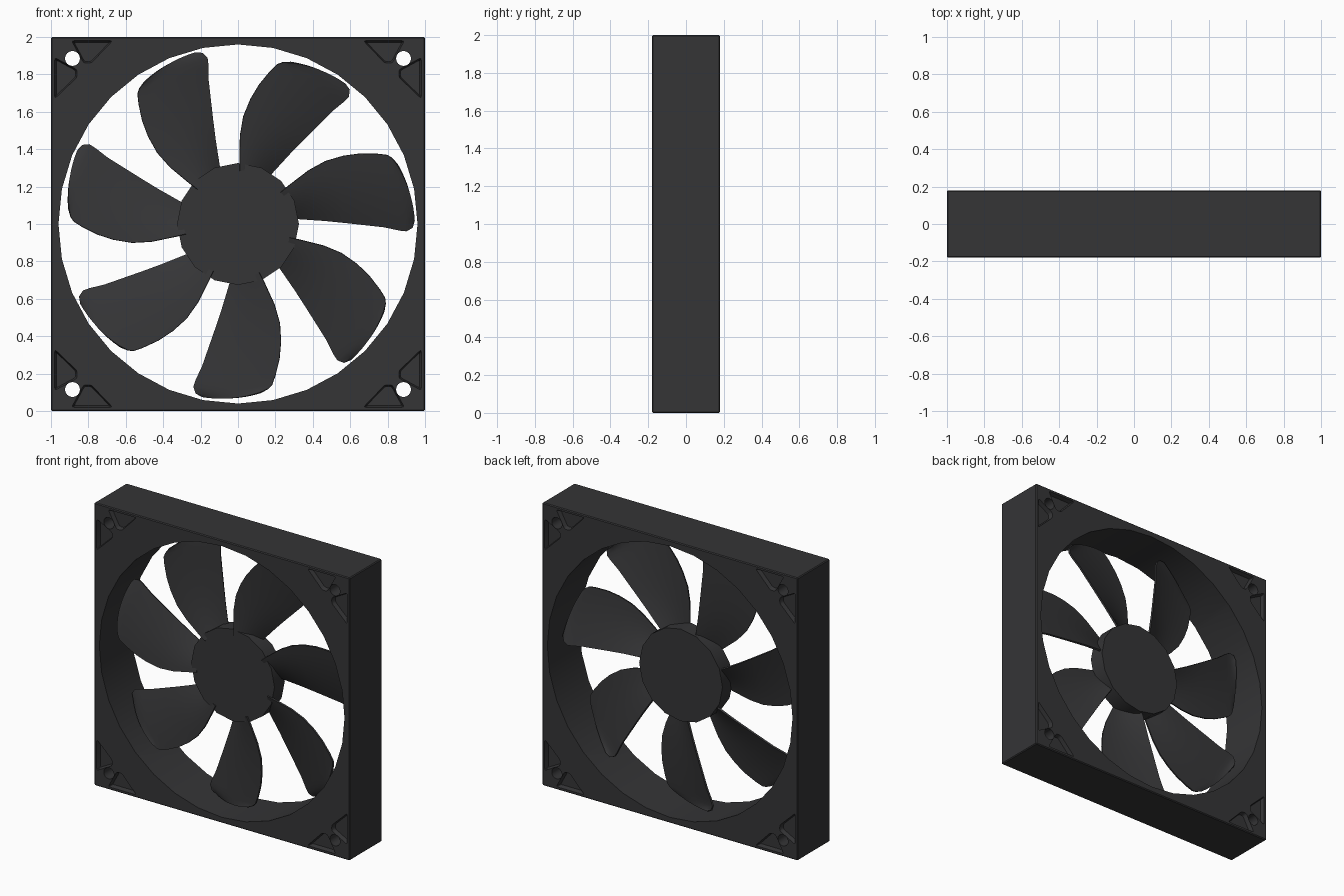
import bpy, bmesh, math
from mathutils import Matrix, Vector

if "Cube" in bpy.data.objects:
    bpy.data.objects.remove(bpy.data.objects["Cube"])

CENTRE = Vector((0, 0, 1))
HALF_DEPTH = 0.18

mat = bpy.data.materials.new("dark_plastic")
mat.diffuse_color = (0.035, 0.035, 0.037, 1)
mat.use_nodes = True
mat.node_tree.nodes["Principled BSDF"].inputs["Base Color"].default_value = mat.diffuse_color


def to_object(name, bm, smooth=True):
    bmesh.ops.recalc_face_normals(bm, faces=bm.faces)
    me = bpy.data.meshes.new(name)
    bm.to_mesh(me)
    bm.free()
    me.materials.append(mat)
    ob = bpy.data.objects.new(name, me)
    bpy.context.collection.objects.link(ob)
    if smooth:
        shade(ob)
    return ob


def activate(ob):
    bpy.ops.object.select_all(action='DESELECT')
    ob.select_set(True)
    bpy.context.view_layer.objects.active = ob


def shade(ob):
    activate(ob)
    bpy.ops.object.shade_smooth_by_angle(angle=math.radians(30))


def apply_all(ob):
    activate(ob)
    for m in list(ob.modifiers):
        bpy.ops.object.modifier_apply(modifier=m.name)


def add_cylinder(bm, x, z, radius, depth, sides):
    """Cylinder along y, placed relative to the fan centre."""
    m = Matrix.Translation((x, 0, 1 + z)) @ Matrix.Rotation(math.pi / 2, 4, 'X')
    bmesh.ops.create_cone(bm, cap_ends=True, segments=sides, radius1=radius,
                          radius2=radius, depth=depth, matrix=m)


def rounded(pts, cut=0.014, steps=3):
    """Round off the corners of a 2D polygon."""
    out = []
    n = len(pts)
    for i in range(n):
        p = Vector(pts[i])
        a = p + (Vector(pts[i - 1]) - p).normalized() * cut
        b = p + (Vector(pts[(i + 1) % n]) - p).normalized() * cut
        for s in range(steps + 1):
            t = s / steps
            out.append(a * (1 - t) ** 2 + p * 2 * t * (1 - t) + b * t * t)
    return out


def add_pocket(bm, pts, side):
    """Tapered pocket cutter on the front (side -1) or back (side 1)."""
    mid = sum(pts, Vector((0, 0))) / len(pts)
    rings = []
    for scale, y in ((1.0, HALF_DEPTH + 0.02), (1.0, HALF_DEPTH), (0.86, HALF_DEPTH - 0.03)):
        ring = [mid + (p - mid) * scale for p in pts]
        rings.append([bm.verts.new((p.x, side * y, 1 + p.y)) for p in ring])
    n = len(pts)
    for r0, r1 in zip(rings, rings[1:]):
        for i in range(n):
            j = (i + 1) % n
            bm.faces.new((r0[i], r0[j], r1[j], r1[i]))
    bm.faces.new(rings[0])
    bm.faces.new(rings[-1])


# Frame: square slab with slightly softened edges
bm = bmesh.new()
bmesh.ops.create_cube(bm, size=1, matrix=Matrix.Translation(CENTRE)
                      @ Matrix.Diagonal((2, 2 * HALF_DEPTH, 2, 1)))
bmesh.ops.bevel(bm, geom=bm.edges[:], offset=0.006, segments=1, affect='EDGES')
frame = to_object("frame", bm, smooth=False)

# Cutter: bore, four screw holes and the triangular corner pockets
bm = bmesh.new()
add_cylinder(bm, 0, 0, 0.96, 0.6, 32)
tri = rounded([(0.98, 0.89), (0.98, 0.67), (0.86, 0.785), (0.86, 0.825)])
for sx in (-1, 1):
    for sz in (-1, 1):
        add_cylinder(bm, sx * 0.885, sz * 0.885, 0.04, 0.6, 16)
        for side in (-1, 1):
            add_pocket(bm, [Vector((sx * p.x, sz * p.y)) for p in tri], side)
            add_pocket(bm, [Vector((sx * p.y, sz * p.x)) for p in tri], side)
cutter = to_object("frame_cutter", bm, smooth=False)
cutter.hide_render = True
mod = frame.modifiers.new("cut", 'BOOLEAN')
mod.operation = 'DIFFERENCE'
mod.solver = 'EXACT'
mod.object = cutter
apply_all(frame)
bpy.data.objects.remove(cutter)
shade(frame)

# Hub
bm = bmesh.new()
add_cylinder(bm, 0, 0, 0.326, 0.115, 16)
to_object("hub", bm)

# Blades: straight trailing edge and convex leading edge, lofted with pitch
trailing = [(-.03, -.27), (-.043, -.32), (-.086, -.46), (-.12, -.56), (-.155, -.66),
            (-.19, -.76), (-.225, -.835), (-.237, -.87), (-.225, -.905), (-.19, -.922)]
leading = [(.115, -.26), (.14, -.31), (.195, -.43), (.224, -.53), (.23, -.63),
           (.222, -.72), (.2, -.81), (.182, -.86), (.16, -.882), (.12, -.902)]
COLS = 8


def make_blade(index):
    bm = bmesh.new()
    rows = []
    for a, b in zip(trailing, leading):
        row = []
        for c in range(COLS + 1):
            t = c / COLS
            bow = 4 * t * (1 - t)
            # chord coordinate measured in x so the rounded tip keeps the pitch
            x = a[0] + (b[0] - a[0]) * t
            z = a[1] + (b[1] - a[1]) * t - 0.02 * bow
            s = (x - (trailing[0][0] + 0.22 * (z + 0.27))) / 0.4
            s = max(0.0, min(1.0, s))
            y = 0.035 - 0.095 * t - 0.012 * bow
            row.append(bm.verts.new((x, y, z)))
        rows.append(row)
    for r0, r1 in zip(rows, rows[1:]):
        for c in range(COLS):
            bm.faces.new((r0[c], r0[c + 1], r1[c + 1], r1[c]))
    turn = Matrix.Translation(CENTRE) @ Matrix.Rotation(index * math.tau / 7, 4, 'Y')
    bmesh.ops.transform(bm, matrix=turn, verts=bm.verts)
    blade = to_object(f"blade_{index + 1}", bm, smooth=False)
    mod = blade.modifiers.new("thickness", 'SOLIDIFY')
    mod.thickness = 0.012
    mod.offset = 0
    apply_all(blade)
    shade(blade)


for i in range(7):
    make_blade(i)
